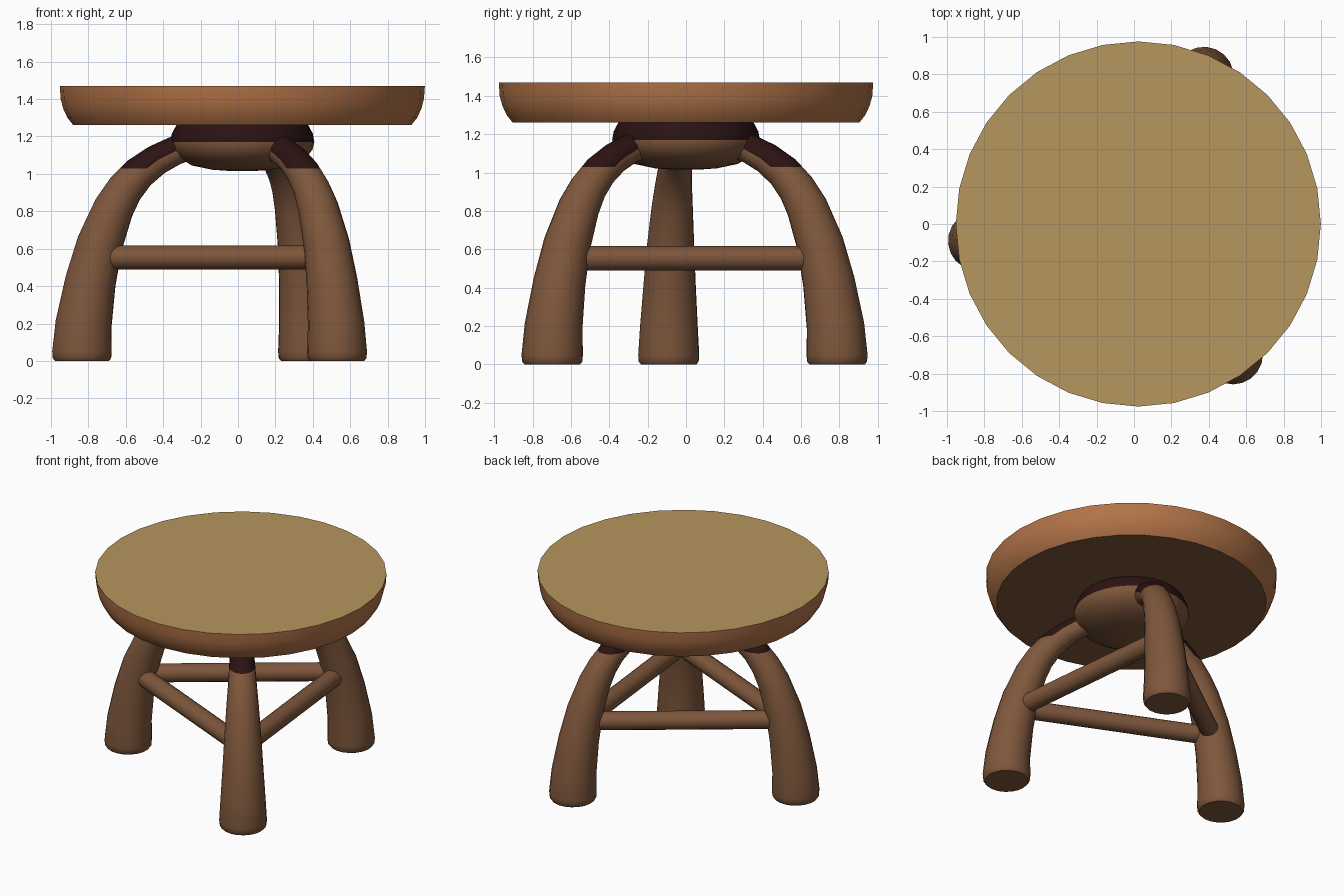
import bpy, bmesh, math
from mathutils import Vector, Matrix

if "Cube" in bpy.data.objects:
    bpy.data.objects.remove(bpy.data.objects["Cube"])

CX = 0.023                      # common axis of seat, hub and legs
LEG_ANGLES = [186, 306, 66]


def mat(name, rgb):
    m = bpy.data.materials.new(name)
    m.diffuse_color = (*rgb, 1)
    m.use_nodes = True
    m.node_tree.nodes["Principled BSDF"].inputs["Base Color"].default_value = m.diffuse_color
    return m


WOOD = mat("brown wood", (0.21, 0.095, 0.045))
RIM = mat("orange brown wood", (0.45, 0.175, 0.066))
TOP = mat("tan wood", (0.47, 0.31, 0.112))
DARK = mat("dark red brown", (0.024, 0.006, 0.006))


def finish(name, bm, mats, rule=None, angle=40):
    """Turn a bmesh into a smooth shaded object; rule picks the colour of each face."""
    bmesh.ops.recalc_face_normals(bm, faces=bm.faces[:])
    bm.normal_update()
    for f in bm.faces:
        f.material_index = rule(f) if rule else 0
    me = bpy.data.meshes.new(name)
    bm.to_mesh(me)
    bm.free()
    for m in mats:
        me.materials.append(m)
    ob = bpy.data.objects.new(name, me)
    bpy.context.collection.objects.link(ob)
    bpy.ops.object.select_all(action='DESELECT')
    ob.select_set(True)
    bpy.context.view_layer.objects.active = ob
    bpy.ops.object.shade_smooth_by_angle(angle=math.radians(angle))
    return ob


def loft(rings):
    """Skin closed rings of points and cap both ends."""
    bm = bmesh.new()
    loops = [[bm.verts.new(p) for p in ring] for ring in rings]
    n = len(loops[0])
    for a, b in zip(loops, loops[1:]):
        for i in range(n):
            j = (i + 1) % n
            bm.faces.new((a[i], a[j], b[j], b[i]))
    bm.faces.new(loops[0][::-1])
    bm.faces.new(loops[-1])
    return bm


def lathe(profile, sides):
    return loft([[(CX + r * math.cos(2 * math.pi * i / sides),
                   r * math.sin(2 * math.pi * i / sides), z) for i in range(sides)]
                 for r, z in profile])


def split_at(bm, z):
    bmesh.ops.bisect_plane(bm, geom=bm.verts[:] + bm.edges[:] + bm.faces[:],
                           plane_co=(0, 0, z), plane_no=(0, 0, 1))


# Seat: flat tan top, rounded rim, plain underside
seat = lathe([(0.905, 1.262), (0.935, 1.30), (0.958, 1.35), (0.971, 1.40), (0.976, 1.47)], 32)
finish("seat", seat, [RIM, TOP, WOOD],
       lambda f: 1 if f.normal.z > 0.9 else 2 if f.normal.z < -0.9 else 0)

# Hub under the seat, dark upper band
hub = lathe([(0.06, 1.015), (0.16, 1.022), (0.27, 1.045), (0.345, 1.09), (0.375, 1.13),
             (0.385, 1.17), (0.377, 1.215), (0.35, 1.265)], 32)
finish("hub", hub, [WOOD, DARK], lambda f: int(f.calc_center_median().z > 1.165), 50)

# Legs: curved tapering tubes (distance from axis, height, radius)
LEG = [(0.862, 0.0, 0.145), (0.862, 0.015, 0.157), (0.862, 0.05, 0.16), (0.853, 0.2, 0.151),
       (0.815, 0.43, 0.136), (0.765, 0.63, 0.123), (0.69, 0.82, 0.108), (0.63, 0.92, 0.098),
       (0.555, 1.005, 0.09), (0.46, 1.075, 0.082), (0.36, 1.125, 0.077), (0.2, 1.175, 0.07)]


def leg_rings(angle, sides=20):
    rot = Matrix.Translation((CX, 0, 0)) @ Matrix.Rotation(math.radians(angle), 4, 'Z')
    rings = []
    for k, (d, z, r) in enumerate(LEG):
        a, b = LEG[max(k - 1, 0)], LEG[min(k + 1, len(LEG) - 1)]
        t = Vector((b[0] - a[0], 0, b[1] - a[1])).normalized()
        if k < 3:
            t = Vector((0, 0, 1))
        n = Vector((t.z, 0, -t.x))
        rings.append([rot @ (Vector((d, 0, z)) + r * (math.cos(u) * n + math.sin(u) * Vector((0, 1, 0))))
                      for u in (2 * math.pi * i / sides for i in range(sides))])
    return rings


def leg_colour(f):
    return int(f.calc_center_median().z > 1.03 and f.normal.z > 0.0)


for name, ang in zip(("left_leg", "front_right_leg", "back_right_leg"), LEG_ANGLES):
    leg = loft(leg_rings(ang))
    split_at(leg, 1.03)
    finish(name, leg, [WOOD, DARK], leg_colour, 50)

# Stretchers: round bars joining neighbouring legs
BAR_D, BAR_Z, BAR_R = 0.785, 0.553, 0.0635
for k, name in enumerate(("front_stretcher", "right_stretcher", "back_left_stretcher")):
    p, q = (Vector((CX + BAR_D * math.cos(math.radians(a)), BAR_D * math.sin(math.radians(a)), BAR_Z))
            for a in (LEG_ANGLES[k], LEG_ANGLES[(k + 1) % 3]))
    side = (q - p).normalized().cross(Vector((0, 0, 1)))
    circle = [BAR_R * (math.cos(u) * side + math.sin(u) * Vector((0, 0, 1)))
              for u in (2 * math.pi * i / 16 for i in range(16))]
    finish(name, loft([[e + c for c in circle] for e in (p, q)]), [WOOD])
